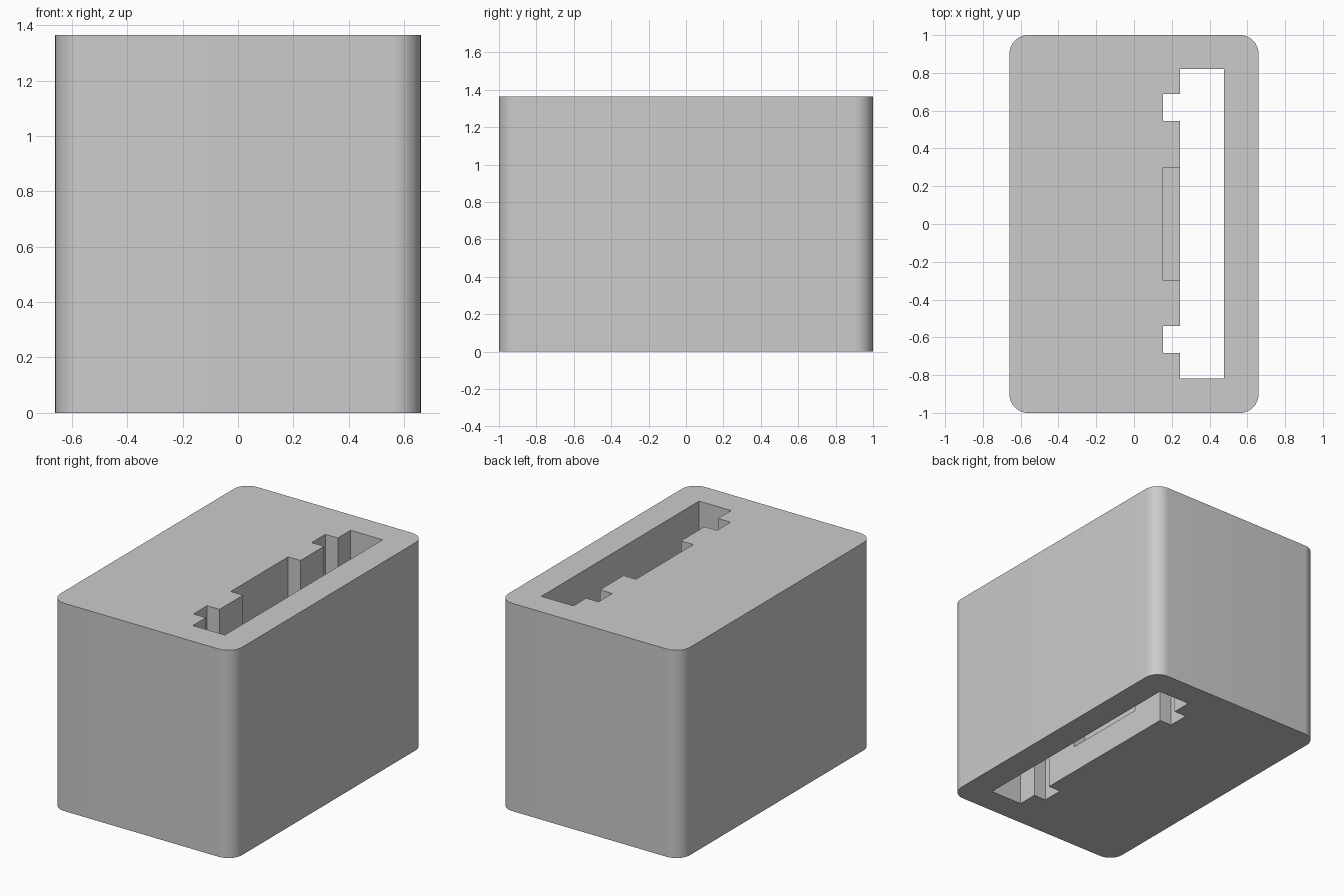
import bpy, bmesh, math

if "Cube" in bpy.data.objects:
    bpy.data.objects.remove(bpy.data.objects["Cube"])

HX, HY, H, R = 0.66, 1.0, 1.365, 0.1
SEGS = 12


def prism(name, points, z0, z1):
    """Extrude a counter-clockwise xy outline from z0 to z1."""
    bm = bmesh.new()
    face = bm.faces.new([bm.verts.new((x, y, z0)) for x, y in points])
    ext = bmesh.ops.extrude_face_region(bm, geom=[face], use_keep_orig=True)
    for v in ext["geom"]:
        if isinstance(v, bmesh.types.BMVert):
            v.co.z = z1
    bmesh.ops.recalc_face_normals(bm, faces=bm.faces)
    mesh = bpy.data.meshes.new(name)
    bm.to_mesh(mesh)
    bm.free()
    ob = bpy.data.objects.new(name, mesh)
    bpy.context.collection.objects.link(ob)
    return ob


def rounded_rect(hx, hy, r):
    pts = []
    for i, (sx, sy) in enumerate([(1, 1), (-1, 1), (-1, -1), (1, -1)]):
        for k in range(SEGS + 1):
            a = math.pi / 2 * (i + k / SEGS)
            pts.append((sx * (hx - r) + r * math.cos(a),
                        sy * (hy - r) + r * math.sin(a)))
    return pts


# Rounded block
block = prism("block", rounded_rect(HX, HY, R), 0, H)

# Through slot with two side notches
X0, X1, X2 = 0.154, 0.244, 0.477
slot = [(X2, -0.817), (X2, 0.82), (X1, 0.82),
        (X1, 0.688), (X0, 0.688), (X0, 0.545), (X1, 0.545),
        (X1, -0.54), (X0, -0.54), (X0, -0.682), (X1, -0.682), (X1, -0.817)]
slot_cutter = prism("slot_cutter", slot, -0.2, H + 0.2)

# Blind central recess, open at the top
recess = [(X0, -0.296), (0.36, -0.296), (0.36, 0.3), (X0, 0.3)]
recess_cutter = prism("recess_cutter", recess, 0.18, H + 0.1)

bpy.context.view_layer.objects.active = block
block.select_set(True)
for cutter in (slot_cutter, recess_cutter):
    mod = block.modifiers.new(cutter.name, "BOOLEAN")
    mod.operation = "DIFFERENCE"
    mod.solver = "EXACT"
    mod.object = cutter
    bpy.ops.object.modifier_apply(modifier=mod.name)
    bpy.data.objects.remove(cutter)

bpy.ops.object.shade_smooth_by_angle(angle=math.radians(30))
